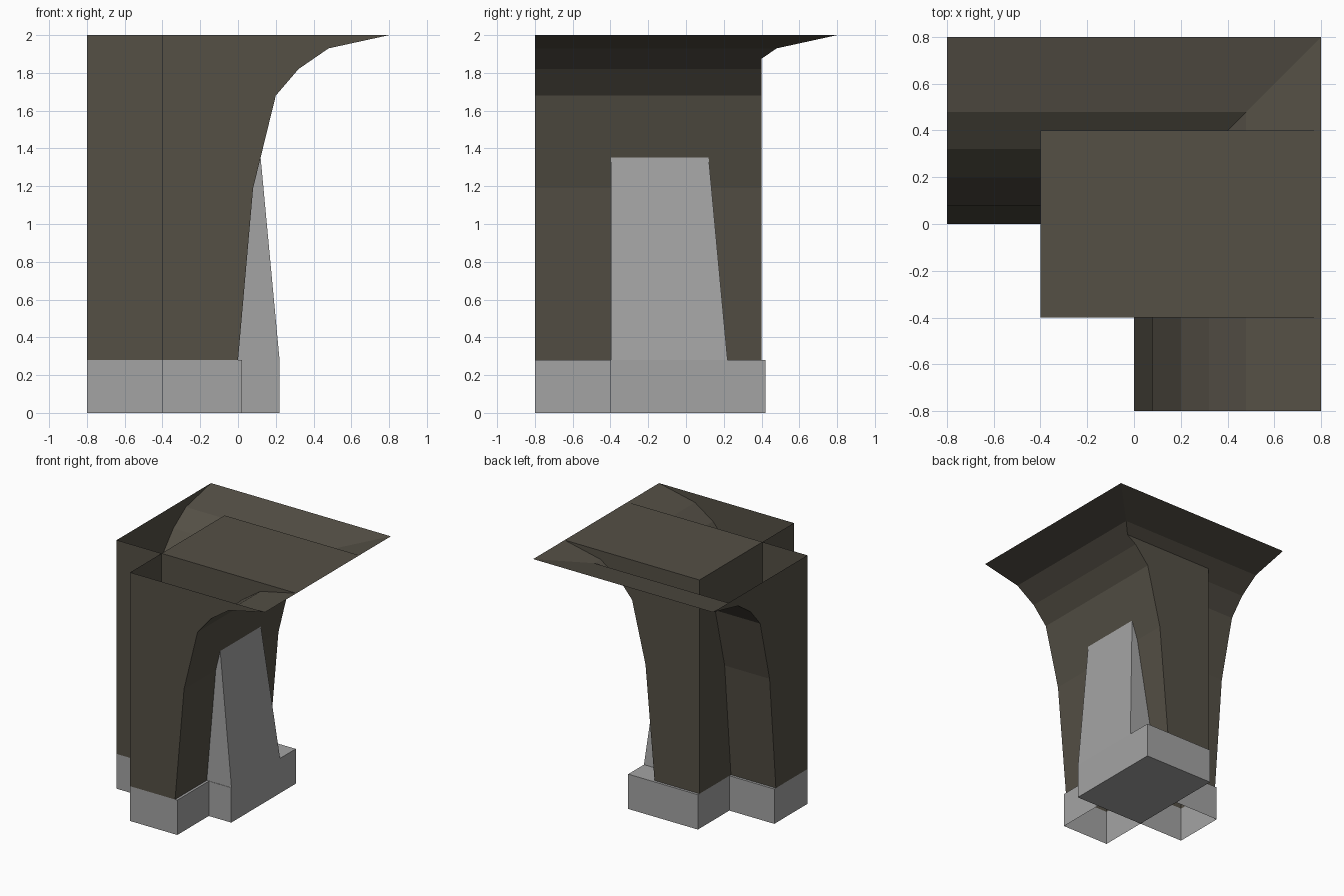
import bpy

if "Cube" in bpy.data.objects:
    bpy.data.objects.remove(bpy.data.objects["Cube"])

# flared wall profile: (outward offset, height)
PROFILE = [(0, .28), (.08, 1.19), (.2, 1.68), (.32, 1.82), (.4, 1.875), (.48, 1.93), (.8, 2)]
BACK, HALF, BASE, TOP = -.4, .4, .28, 2.0


def material(name, rgb):
    m = bpy.data.materials.new(name)
    m.diffuse_color = (*rgb, 1)
    m.use_nodes = True
    m.node_tree.nodes["Principled BSDF"].inputs["Base Color"].default_value = m.diffuse_color
    return m


BROWN = material("dark_brown", (.089, .079, .060))
GREY = material("stone_grey", (.37, .37, .37))


def make(name, polys, mat, swap=False):
    """Object from polygons; swap mirrors it across the x = y diagonal."""
    verts, faces = [], []
    for p in polys:
        if swap:
            p = [(y, x, z) for x, y, z in reversed(p)]
        faces.append(range(len(verts), len(verts) + len(p)))
        verts += p
    me = bpy.data.meshes.new(name)
    me.from_pydata(verts, [], [list(f) for f in faces])
    me.materials.append(mat)
    ob = bpy.data.objects.new(name, me)
    bpy.context.collection.objects.link(ob)
    return ob


def section(y):
    """Full wall cross-section facing -y."""
    return [(BACK, y, BASE)] + [(x, y, z) for x, z in PROFILE] + [(BACK, y, TOP)]


def frustum(x0, y0, x1, y1, z0, tx, ty, z1):
    """Block with fixed back sides and tapering front sides."""
    b = [(x0, y0, z0), (x1, y0, z0), (x1, y1, z0), (x0, y1, z0)]
    t = [(x0, y0, z1), (tx, y0, z1), (tx, ty, z1), (x0, ty, z1)]
    sides = [[b[i], b[(i + 1) % 4], t[(i + 1) % 4], t[i]] for i in range(4)]
    return [b[::-1], t] + sides


def arm(low_end):
    """Open-topped wall arm running along y, mitred at its upper flare."""
    polys = [section(-.8)]
    for (xa, za), (xb, zb) in zip(PROFILE, PROFILE[1:]):
        ea, eb = (low_end, low_end) if xb <= HALF else (xa, xb)
        polys.append([(xa, -.8, za), (xa, ea, za), (xb, eb, zb), (xb, -.8, zb)])
    polys.append([(BACK, BACK, BASE), (BACK, -.8, BASE), (BACK, -.8, TOP), (BACK, BACK, TOP)])
    return polys


# wall arms
make("front_wall_arm", arm(HALF), BROWN)
make("side_wall_arm", arm(BACK), BROWN, swap=True)

# closed corner core: both cross-sections, back wall and cap
make("corner_core", [
    section(-HALF),
    section(HALF)[::-1],
    [(BACK, HALF, BASE), (BACK, -HALF, BASE), (BACK, -HALF, TOP), (BACK, HALF, TOP)],
    [(BACK, -HALF, TOP), (.8, -HALF, TOP), (.8, HALF, TOP), (BACK, HALF, TOP)],
], BROWN)

# hollow plinths under the arms: end, outer side, inner side, narrow ledge
plinth = [
    [(BACK, -.8, 0), (.02, -.8, 0), (.02, -.8, BASE), (BACK, -.8, BASE)],
    [(.02, -.8, 0), (.02, BACK, 0), (.02, BACK, BASE), (.02, -.8, BASE)],
    [(BACK, BACK, 0), (BACK, -.8, 0), (BACK, -.8, BASE), (BACK, BACK, BASE)],
    [(0, -.8, BASE), (.02, -.8, BASE), (.02, BACK, BASE), (0, BACK, BASE)],
]
make("front_plinth", plinth, GREY)
make("side_plinth", plinth, GREY, swap=True)

# corner plinth and tapering buttress
make("corner_plinth", frustum(BACK, BACK, .22, .42, 0, .22, .42, BASE), GREY)
make("buttress", frustum(-.397, -.397, .22, .22, BASE, .06, .06, 1.99), GREY)
